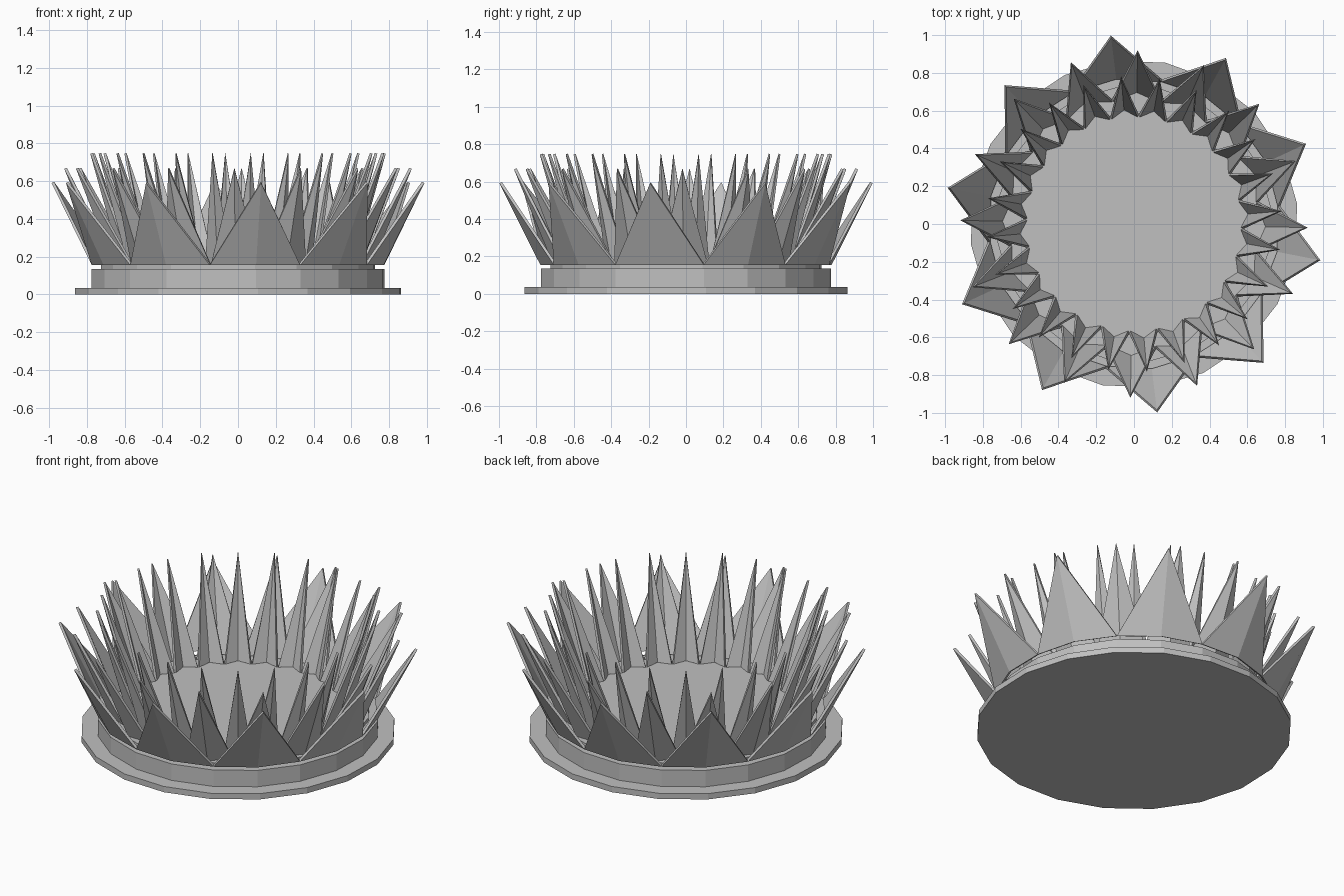
import bpy
import bmesh
from math import radians, cos, sin
from mathutils import Matrix

if "Cube" in bpy.data.objects:
    bpy.data.objects.remove(bpy.data.objects["Cube"], do_unlink=True)

stone = bpy.data.materials.new("grey")
stone.use_nodes = True
grey = (0.53, 0.53, 0.53, 1)
stone.diffuse_color = grey
stone.node_tree.nodes["Principled BSDF"].inputs["Base Color"].default_value = grey

TURN = 25          # turn of the whole flower, in degrees
FLOOR = 0.155      # height the petals grow from


def finish(name, bm):
    mesh = bpy.data.meshes.new(name)
    bm.to_mesh(mesh)
    bm.free()
    mesh.materials.append(stone)
    obj = bpy.data.objects.new(name, mesh)
    bpy.context.collection.objects.link(obj)
    return obj


def polar(radius, degrees, z):
    a = radians(degrees)
    return (radius * cos(a), radius * sin(a), z)


def disc(name, radius, bottom, top):
    bm = bmesh.new()
    bmesh.ops.create_cone(bm, cap_ends=True, segments=20, radius1=radius,
                          radius2=radius, depth=top - bottom)
    place = Matrix.Translation((0, 0, (bottom + top) / 2))
    # one corner of the polygon points along the turned axis
    first = bm.verts[:][0].co
    lead = radians(TURN) - (0 if abs(first.x) < 1e-5 or abs(first.y) < 1e-5 else radians(9))
    bm.transform(place @ Matrix.Rotation(lead, 4, "Z"))
    return finish(name, bm)


def petal_ring(name, count, start, side_radius, mid_radius, tip_radius, tip_z):
    """Ring of petals, each folded along its middle."""
    bm = bmesh.new()
    step = 360 / count
    for i in range(count):
        a = start + i * step
        left = bm.verts.new(polar(side_radius, a - step / 2, FLOOR))
        right = bm.verts.new(polar(side_radius, a + step / 2, FLOOR))
        middle = bm.verts.new(polar(mid_radius, a, FLOOR))
        tip = bm.verts.new(polar(tip_radius, a, tip_z))
        bm.faces.new((left, middle, tip))
        bm.faces.new((middle, right, tip))
    obj = finish(name, bm)
    shell = obj.modifiers.new("thickness", "SOLIDIFY")
    shell.thickness = 0.015
    shell.offset = -1
    return obj


# Stepped base
disc("base_plate", 0.87, 0.0, 0.035)
disc("base_drum", 0.78, 0.035, 0.135)
disc("petal_floor", 0.73, 0.135, FLOOR)

# Three rows of petals, taller and narrower towards the middle
petal_ring("outer_petals", 10, TURN, 0.78, 0.785, 1.005, 0.59)
petal_ring("middle_petals", 16, -1.2, 0.67, 0.71, 0.92, 0.665)
petal_ring("inner_petals", 24, 5, 0.58, 0.62, 0.785, 0.745)
